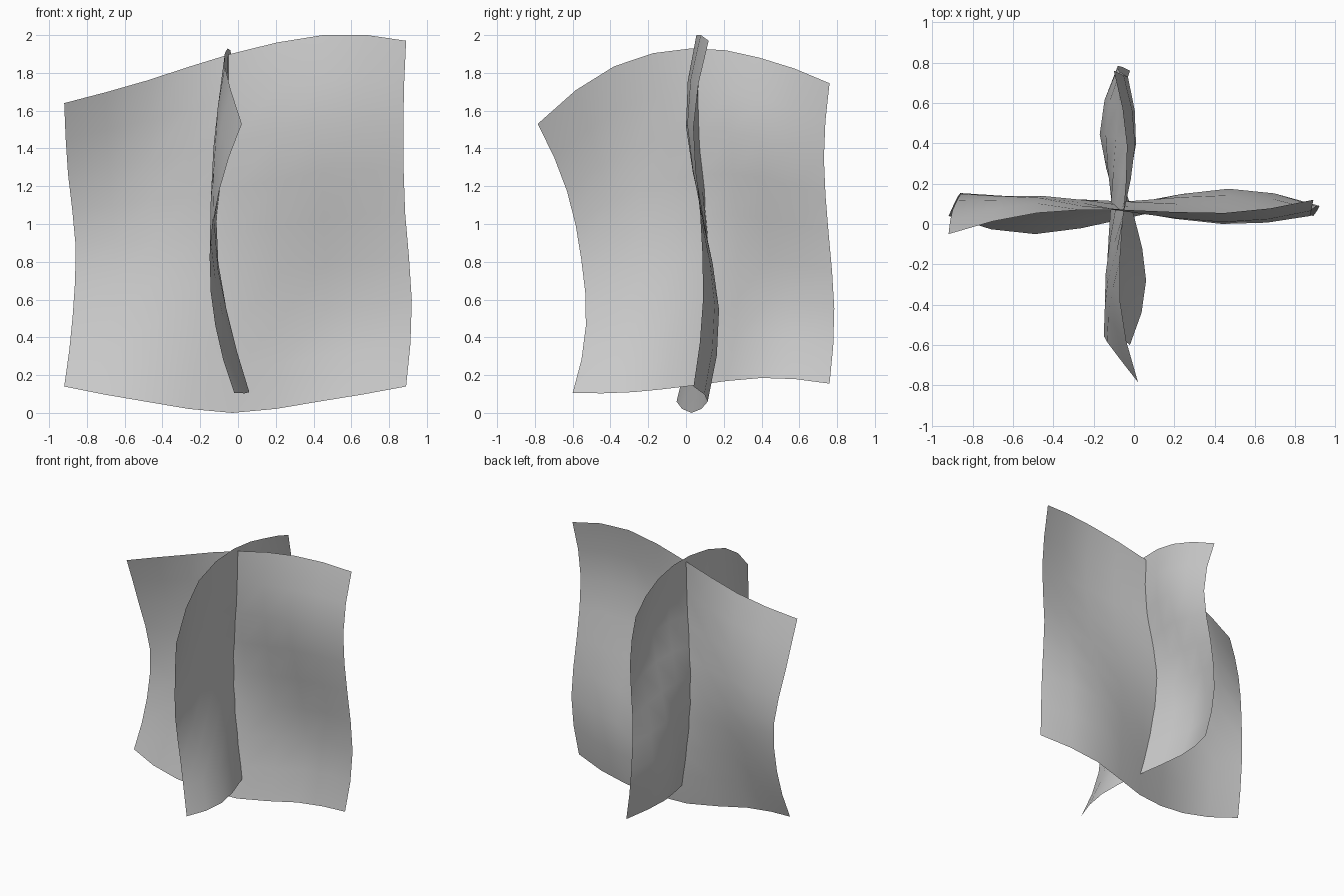
import bpy

if "Cube" in bpy.data.objects:
    bpy.data.objects.remove(bpy.data.objects["Cube"])


def interp(vals, t):
    """Smooth cubic curve through evenly spaced control values, t in 0..1."""
    n = len(vals) - 1
    i = min(int(t * n), n - 1)
    f = t * n - i
    p1, p2 = vals[i], vals[i + 1]
    d = p2 - p1
    m1 = (p2 - vals[i - 1]) / 2 if i > 0 else None
    m2 = (vals[i + 2] - p1) / 2 if i < n - 1 else 2 * d - m1
    if m1 is None:
        m1 = 2 * d - m2
    return (p1 * (2 * f**3 - 3 * f**2 + 1) + m1 * (f**3 - 2 * f**2 + f)
            + p2 * (3 * f**2 - 2 * f**3) + m2 * (f**3 - f**2))


def sheet(name, low, high, start_edge, end_edge, bend, segs, rows, place):
    """Wavy sheet. low/high: (along, z) of the bottom and top edges,
    start/end_edge: along positions up the two ends, bend: sideways offsets by column."""
    verts, faces = [], []
    for i in range(segs + 1):
        s = i / segs
        a0, z0 = (interp([p[k] for p in low], s) for k in (0, 1))
        a1, z1 = (interp([p[k] for p in high], s) for k in (0, 1))
        for j in range(rows + 1):
            t = j / rows
            # bow of each end fades out linearly across the sheet
            b0 = interp(start_edge, t) - (start_edge[0] * (1 - t) + start_edge[-1] * t)
            b1 = interp(end_edge, t) - (end_edge[0] * (1 - t) + end_edge[-1] * t)
            a = a0 * (1 - t) + a1 * t + b0 * (1 - s) + b1 * s
            off = interp([interp(col, t) for col in bend], s)
            verts.append(place(a, off, z0 * (1 - t) + z1 * t))
    for i in range(segs):
        for j in range(rows):
            k = i * (rows + 1) + j
            faces.append((k, k + rows + 1, k + rows + 2, k + 1))
    me = bpy.data.meshes.new(name)
    me.from_pydata(verts, [], faces)
    me.shade_smooth()
    ob = bpy.data.objects.new(name, me)
    bpy.context.collection.objects.link(ob)
    return ob


# Sheet running left to right
sheet("wide_sheet",
      low=[(-.92, .14), (-.49, .06), (-.03, 0), (.43, .06), (.89, .14)],
      high=[(-.92, 1.64), (-.48, 1.76), (-.04, 1.9), (.45, 2.0), (.89, 1.97)],
      start_edge=[-.92, -.875, -.86, -.90, -.92],
      end_edge=[.89, .92, .885, .875, .89],
      bend=[(.04, .135, .15, .07, -.05),
            (-.05, .05, .13, .13, .055),
            (.03, .105, .11, .065, .07),
            (.115, .175, .09, 0, .055),
            (.04, .09, .075, .04, .12)],
      segs=8, rows=8, place=lambda a, o, z: (a, o, z))

# Sheet running front to back, crossing the first
sheet("deep_sheet",
      low=[(-.6, .105), (-.28, .11), (.04, .145), (.4, .185), (.76, .155)],
      high=[(-.785, 1.53), (-.38, 1.835), (.03, 1.93), (.39, 1.88), (.76, 1.745)],
      start_edge=[-.6, -.53, -.555, -.63, -.785],
      end_edge=[.76, .785, .755, .73, .76],
      bend=[(-.02, -.12, -.15, -.1, .02),
            (.06, -.06, -.135, -.13, -.07),
            (.0, -.09, -.115, -.06, -.055),
            (-.1, -.17, -.09, .01, -.035),
            (-.02, -.08, -.07, -.03, -.1)],
      segs=8, rows=8, place=lambda a, o, z: (o, a, z))
